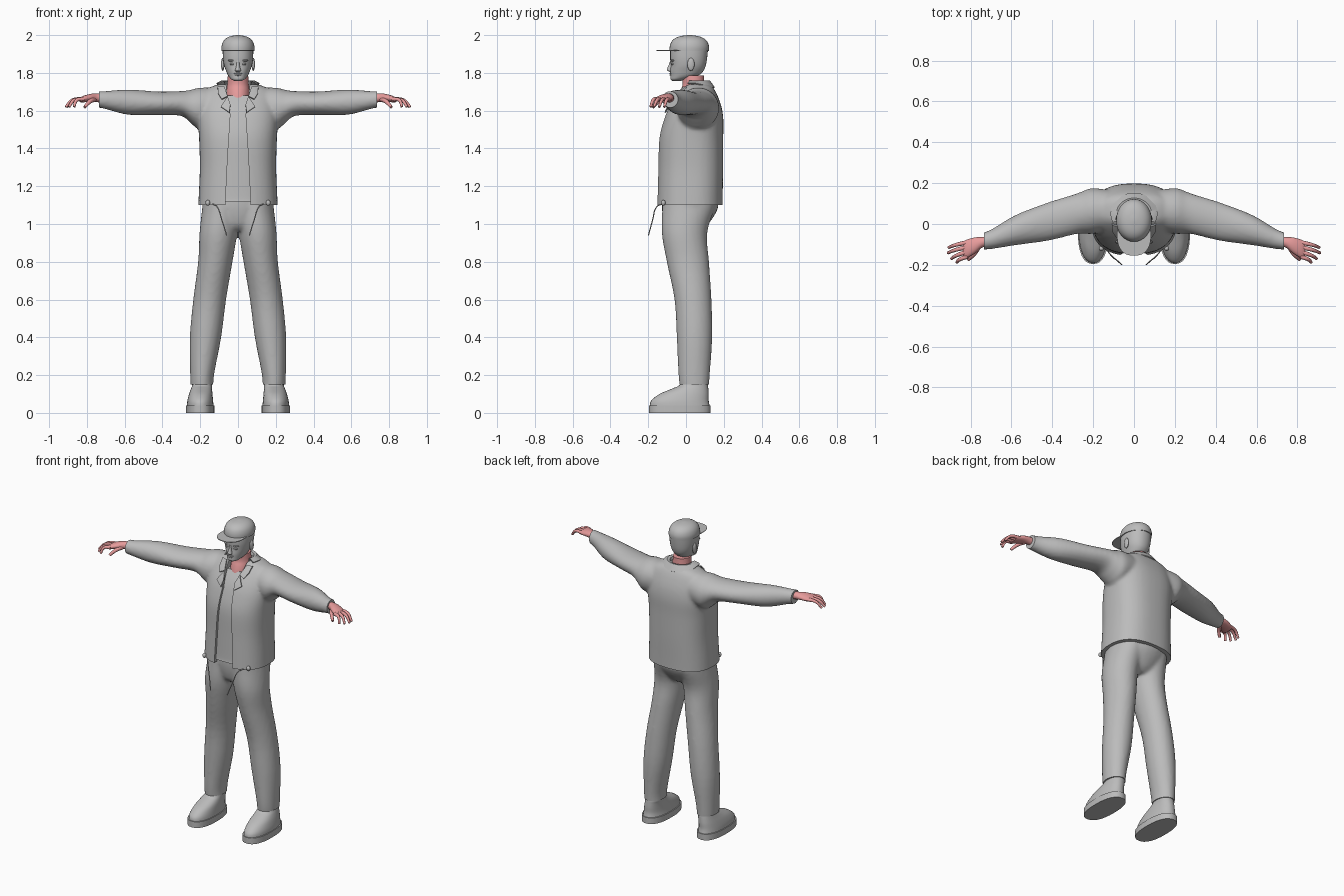
import bpy, bmesh
from math import cos, sin, pi, radians
from mathutils import Vector
from mathutils.bvhtree import BVHTree

if "Cube" in bpy.data.objects:
    bpy.data.objects.remove(bpy.data.objects["Cube"])


def material(name, rgb):
    m = bpy.data.materials.new(name)
    m.use_nodes = True
    m.diffuse_color = (*rgb, 1)
    m.node_tree.nodes["Principled BSDF"].inputs["Base Color"].default_value = (*rgb, 1)
    return m


GREY = material("cloth_grey", (0.5, 0.5, 0.5))
PINK = material("skin_pink", (0.8, 0.33, 0.33))
SIDES = (("left", 1), ("right", -1))


def loft(bm, rings, axis="z", side=1, power=2.0, n=32, steps=4):
    """Smooth skin over rings of (position, centre a, centre b, radius a, radius b)."""
    rows = []
    for i in range(len(rings) - 1):
        p = [Vector(rings[min(max(i + k, 0), len(rings) - 1)]) for k in (-1, 0, 1, 2)]
        for j in range(steps):
            t = j / steps
            rows.append(0.5 * (2 * p[1] + (p[2] - p[0]) * t
                               + (2 * p[0] - 5 * p[1] + 4 * p[2] - p[3]) * t ** 2
                               + (3 * p[1] - p[0] - 3 * p[2] + p[3]) * t ** 3))
    rows.append(Vector(rings[-1]))
    loops = []
    for pos, a, b, ra, rb in rows:
        loop = []
        for k in range(n):
            c, s = cos(2 * pi * k / n), sin(2 * pi * k / n)
            u = a + ra * abs(c) ** (2 / power) * (1 if c > 0 else -1)
            v = b + rb * abs(s) ** (2 / power) * (1 if s > 0 else -1)
            co = (u, v, pos) if axis == "z" else (pos, u, v)
            loop.append(bm.verts.new((co[0] * side, co[1], co[2])))
        loops.append(loop)
    faces = [bm.faces.new(loops[0]), bm.faces.new(loops[-1])]
    for p, q in zip(loops, loops[1:]):
        for k in range(n):
            m = (k + 1) % n
            faces.append(bm.faces.new((p[k], p[m], q[m], q[k])))
    bmesh.ops.recalc_face_normals(bm, faces=faces)


def smooth(ob, angle=42):
    bpy.ops.object.select_all(action="DESELECT")
    ob.select_set(True)
    bpy.context.view_layer.objects.active = ob
    bpy.ops.object.shade_smooth_by_angle(angle=radians(angle))


def finish(name, bm, mat, shade=True):
    me = bpy.data.meshes.new(name)
    bm.to_mesh(me)
    bm.free()
    me.materials.append(mat)
    ob = bpy.data.objects.new(name, me)
    bpy.context.scene.collection.objects.link(ob)
    if shade:
        smooth(ob)
    return ob


def solid(name, rings, mat, **kw):
    bm = bmesh.new()
    loft(bm, rings, **kw)
    return finish(name, bm, mat)


def ball(name, centre, radii, mat=GREY):
    bm = bmesh.new()
    bmesh.ops.create_uvsphere(bm, u_segments=20, v_segments=12, radius=1)
    bmesh.ops.scale(bm, vec=radii, verts=bm.verts)
    bmesh.ops.translate(bm, vec=centre, verts=bm.verts)
    return finish(name, bm, mat)


def bake(ob):
    """Replace the mesh with its modified result."""
    bpy.context.view_layer.update()
    deps = bpy.context.evaluated_depsgraph_get()
    me = bpy.data.meshes.new_from_object(ob.evaluated_get(deps))
    ob.modifiers.clear()
    ob.data = me


def fuse(ob, crops):
    """Merge overlapping lofts into one cloth surface, then cut clean hems."""
    r = ob.modifiers.new("merge", "REMESH")
    r.mode, r.voxel_size = "VOXEL", 0.011
    s = ob.modifiers.new("soften", "SMOOTH")
    s.factor, s.iterations = 0.5, 5
    bake(ob)
    bm = bmesh.new()
    bm.from_mesh(ob.data)
    for co, no in crops:
        bmesh.ops.bisect_plane(bm, geom=bm.verts[:] + bm.edges[:] + bm.faces[:],
                               plane_co=co, plane_no=no, clear_outer=True)
        bmesh.ops.holes_fill(bm, edges=[e for e in bm.edges if e.is_boundary], sides=0)
    bmesh.ops.recalc_face_normals(bm, faces=bm.faces)
    bm.to_mesh(ob.data)
    bm.free()


def tube(name, pts, radius, mat, tip=1.0):
    cu = bpy.data.curves.new(name, "CURVE")
    cu.dimensions, cu.bevel_depth, cu.use_fill_caps = "3D", radius, True
    cu.bevel_resolution, cu.resolution_u = 3, 5
    sp = cu.splines.new("BEZIER")
    sp.bezier_points.add(len(pts) - 1)
    for i, (b, p) in enumerate(zip(sp.bezier_points, pts)):
        b.co, b.handle_left_type, b.handle_right_type = p, "AUTO", "AUTO"
        b.radius = 1 + (tip - 1) * i / (len(pts) - 1)
    tmp = bpy.data.objects.new(name + "_path", cu)
    bpy.context.scene.collection.objects.link(tmp)
    bpy.context.view_layer.update()
    me = tmp.evaluated_get(bpy.context.evaluated_depsgraph_get()).to_mesh()
    bm = bmesh.new()
    bm.from_mesh(me)
    bpy.data.objects.remove(tmp)
    return finish(name, bm, mat)


# Trousers: two legs and a pelvis fused together
bm = bmesh.new()
LEG = [(.12, .19, .045, .06, .076), (.2, .19, .043, .063, .083), (.4, .172, .045, .083, .094),
       (.6, .15, .037, .087, .098), (.8, .12, .01, .091, .112), (.95, .104, -.008, .1, .12),
       (1.08, .09, .012, .1, .138), (1.16, .09, .02, .09, .14)]
for _, s in SIDES:
    loft(bm, LEG, side=s)
loft(bm, [(.965, 0, 0, .06, .08), (1.0, 0, .004, .13, .115), (1.08, 0, .02, .187, .148),
          (1.16, 0, .022, .187, .15)])
trousers = finish("trousers", bm, GREY, False)
fuse(trousers, [((0, 0, .15), (0, 0, -1))])
smooth(trousers)

# Jacket: body and both sleeves fused, open down the front
BODY = [(1.06, 0, .018, .212, .175), (1.15, 0, .02, .208, .174), (1.3, 0, .024, .202, .173),
        (1.45, 0, .027, .206, .17), (1.55, 0, .04, .212, .158), (1.62, 0, .05, .205, .138),
        (1.68, 0, .06, .19, .107), (1.715, 0, .066, .165, .083), (1.738, 0, .066, .11, .066)]
SLEEVE = [(.08, .07, 1.63, .09, .09), (.2, .064, 1.613, .112, .109), (.25, .057, 1.622, .104, .088),
          (.3, .045, 1.638, .098, .066), (.42, .012, 1.639, .094, .062),
          (.58, -.03, 1.645, .074, .067), (.7, -.075, 1.656, .048, .048), (.77, -.09, 1.664, .038, .042)]
bm = bmesh.new()
loft(bm, BODY, power=2.5, n=48)
for _, s in SIDES:
    loft(bm, SLEEVE, axis="x", side=s)
jacket = finish("jacket", bm, GREY, False)
fuse(jacket, [((0, 0, 1.1), (0, 0, -1)), ((.735, 0, 0), (1, 0, 0)), ((-.735, 0, 0), (-1, 0, 0))])
bm = bmesh.new()
bm.from_mesh(jacket.data)
surface = BVHTree.FromBMesh(bm)
bm.free()

half = [(.072, 1.0), (.055, 1.35), (.04, 1.58), (.055, 1.67), (.07, 1.8)]
bm = bmesh.new()
front = bm.faces.new([bm.verts.new((x, -.3, z)) for x, z in half]
                     + [bm.verts.new((-x, -.3, z)) for x, z in reversed(half)])
ext = bmesh.ops.extrude_face_region(bm, geom=[front])["geom"]
bmesh.ops.translate(bm, vec=(0, .33, 0), verts=[v for v in ext if isinstance(v, bmesh.types.BMVert)])
bmesh.ops.recalc_face_normals(bm, faces=bm.faces)
cutter = finish("opening_cutter", bm, GREY, False)
cutter.hide_render = True
cut = jacket.modifiers.new("opening", "BOOLEAN")
cut.operation, cut.object = "DIFFERENCE", cutter
bake(jacket)
bpy.data.objects.remove(cutter)
smooth(jacket)

# Shirt seen in the opening
solid("shirt", [(max(z, 1.12), x, y, rx - .016, ry - .016) for z, x, y, rx, ry in BODY[:7]],
      GREY, power=2.5, n=48)

# Lapels lie on the jacket, with a notch
LAPEL = [(.046, 1.59), (.04, 1.63), (.056, 1.68), (.072, 1.725), (.108, 1.725),
         (.105, 1.69), (.086, 1.66), (.055, 1.675), (.09, 1.62)]
for side, s in SIDES:
    bm = bmesh.new()
    bm.faces.new([bm.verts.new((x * s, -.5, z)) for x, z in LAPEL])
    bmesh.ops.triangulate(bm, faces=bm.faces[:])
    bmesh.ops.subdivide_edges(bm, edges=bm.edges[:], cuts=3, use_grid_fill=True)
    for v in bm.verts:
        hit = surface.ray_cast(v.co, Vector((0, 1, 0)))[0] or surface.find_nearest(v.co)[0]
        v.co.y = hit.y - .009
    bmesh.ops.recalc_face_normals(bm, faces=bm.faces)
    lapel = finish(side + "_lapel", bm, GREY, False)
    lapel.modifiers.new("thickness", "SOLIDIFY").thickness = .008
    lapel.modifiers["thickness"].offset = 0
    bake(lapel)
    smooth(lapel)

# Folded collar round the back of the neck
bm = bmesh.new()
rows = []
for k in range(25):
    a = radians(-25 + 230 * k / 24)
    back = max(sin(a), 0)
    rows.append([bm.verts.new((rx * cos(a), .05 + ry * sin(a), z)) for rx, ry, z in (
        (.07, .062, 1.735), (.074, .066, 1.752), (.085, .075, 1.754), (.112, .098, 1.741 - .022 * back))])
for p, q in zip(rows, rows[1:]):
    for i in range(3):
        bm.faces.new((p[i], q[i], q[i + 1], p[i + 1]))
collar = finish("collar", bm, GREY, False)
collar.modifiers.new("thickness", "SOLIDIFY").thickness = .006
bake(collar)
smooth(collar)

# Neck and head
solid("neck", [(1.63, 0, .04, .06, .088), (1.68, 0, .04, .063, .077), (1.71, 0, .04, .061, .068),
               (1.74, 0, .04, .057, .058), (1.785, 0, .038, .054, .058)], PINK)
solid("head", [(1.757, 0, -.05, .018, .022), (1.766, 0, -.042, .036, .04), (1.785, 0, -.01, .052, .073),
               (1.81, 0, .004, .063, .088), (1.84, 0, .012, .074, .093), (1.88, 0, .014, .08, .098),
               (1.93, 0, .017, .081, .1)], GREY, power=2.2)
solid("nose", [(1.806, 0, -.08, .011, .008), (1.814, 0, -.084, .016, .017), (1.825, 0, -.082, .012, .017),
               (1.845, 0, -.078, .008, .012), (1.865, 0, -.076, .008, .008)], GREY, n=16)
for name, z, w in (("upper_lip", 1.797, .022), ("lower_lip", 1.789, .018)):
    ball(name, (0, -.079, z), (w, .008, .005))
for side, s in SIDES:
    ball(side + "_eye", (.03 * s, -.068, 1.847), (.014, .012, .007))
    ball(side + "_brow", (.032 * s, -.069, 1.866), (.022, .012, .006))
    ball(side + "_ear", (.081 * s, .026, 1.845), (.009, .019, .034))

# Cap with a flat peak
solid("cap_crown", [(1.915, 0, .017, .087, .104), (1.94, 0, .018, .087, .104), (1.965, 0, .018, .079, .095),
                    (1.983, 0, .018, .063, .076), (1.994, 0, .018, .04, .049),
                    (2.0, 0, .018, .008, .01)], GREY, steps=3)
solid("cap_peak", [(1.917, 0, -.055, .083, .1), (1.921, 0, -.055, .083, .1)], GREY, power=2.4, steps=1)
ball("cap_button", (0, .018, 1.996), (.008, .008, .004))

PALM = [(.71, -.085, 1.664, .024, .024), (.745, -.09, 1.668, .026, .023), (.78, -.105, 1.668, .039, .021),
        (.82, -.122, 1.661, .045, .017), (.838, -.126, 1.656, .038, .011)]
TIPS = [(.908, -.115), (.912, -.142), (.895, -.17), (.868, -.188)]
for side, s in SIDES:
    # Hand
    solid(side + "_palm", PALM, PINK, axis="x", side=s, n=20)
    for i, (x, y) in enumerate(TIPS):
        by = -.09 - .023 * i
        tube(f"{side}_finger_{i + 1}", [(.815 * s, by, 1.661),
             ((.815 + x) / 2 * s + .012 * s, (by + y) / 2, 1.656), (x * s, y, 1.62)], .0115, PINK, .6)
    tube(side + "_thumb", [(.76 * s, -.105, 1.662), (.785 * s, -.148, 1.648), (.812 * s, -.175, 1.618)],
         .015, PINK, .55)
    # Shoe
    solid(side + "_sole", [(0, .2, -.033, .075, .163), (.04, .2, -.033, .075, .163)], GREY,
          side=s, power=2.4, steps=1)
    solid(side + "_shoe", [(.035, .2, -.033, .071, .159), (.065, .2, -.032, .068, .152),
                           (.1, .197, -.01, .062, .13), (.13, .193, .024, .055, .094),
                           (.15, .19, .042, .052, .074), (.2, .19, .046, .046, .064)], GREY, side=s, power=2.2)
    # Hem cord and toggle
    tube(side + "_cord", [(.135 * s, -.125, 1.107), (.11 * s, -.156, 1.09), (.085 * s, -.177, 1.02),
                          (.06 * s, -.199, .94)], .003, GREY)
    ball(side + "_toggle", (.16 * s, -.12, 1.112), (.012, .012, .015))
